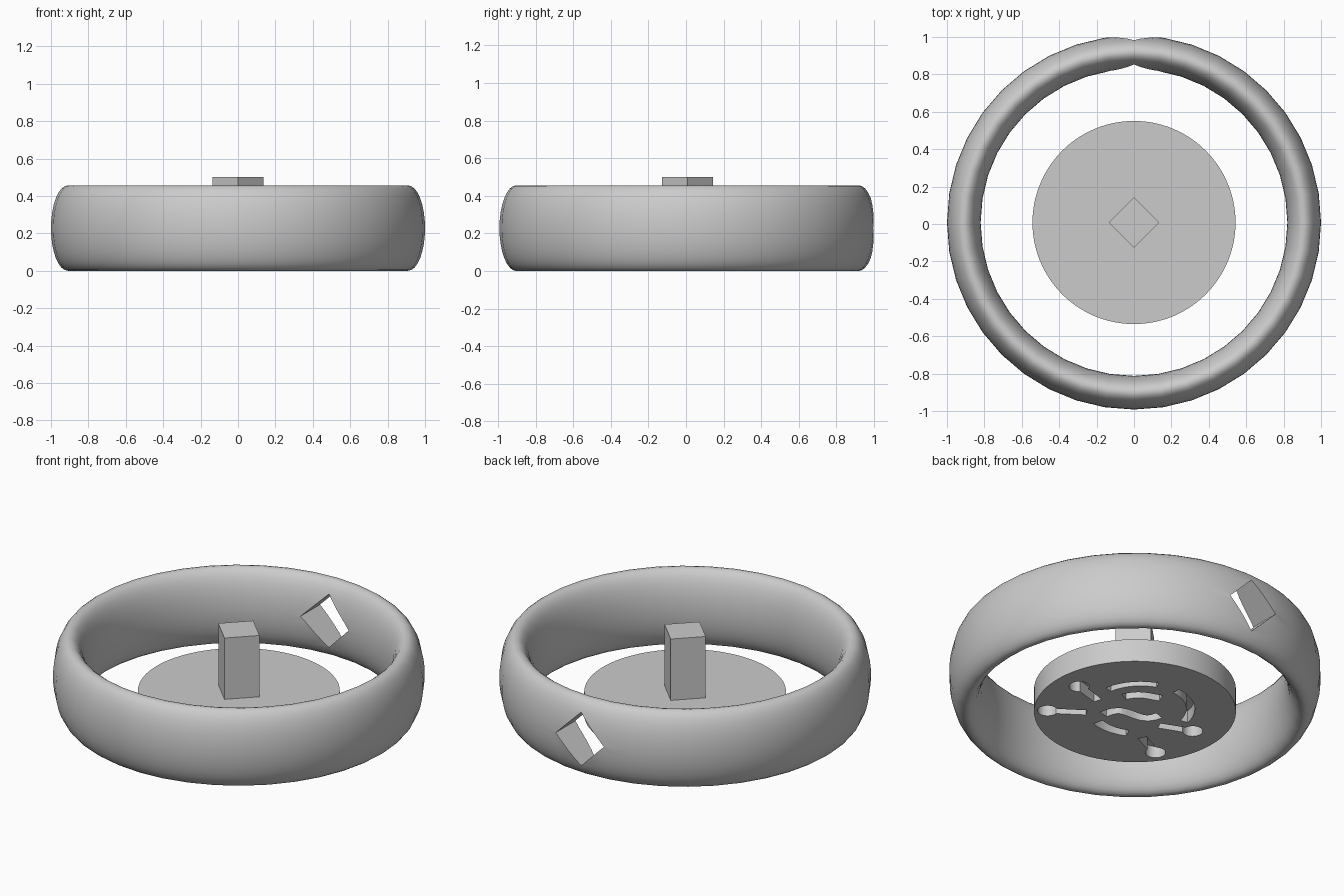
import bpy, bmesh, math
from mathutils import Matrix, Vector

cube = bpy.data.objects.get("Cube")
if cube:
    bpy.data.objects.remove(cube, do_unlink=True)

CY = 0.008          # shared centre of all parts
MID = 0.228         # half the band height
DEPTH = 0.07        # depth of the grooves under the disc
RADIUS = 0.543      # disc radius

grey = bpy.data.materials.new("plain grey")
grey.use_nodes = True
colour = (0.6, 0.6, 0.6, 1)
grey.diffuse_color = colour
grey.node_tree.nodes["Principled BSDF"].inputs["Base Color"].default_value = colour


def link(name, data):
    data.materials.append(grey)
    ob = bpy.data.objects.new(name, data)
    bpy.context.collection.objects.link(ob)
    return ob


def make(name, bm):
    bmesh.ops.recalc_face_normals(bm, faces=bm.faces)
    mesh = bpy.data.meshes.new(name)
    bm.to_mesh(mesh)
    bm.free()
    return link(name, mesh)


def activate(ob):
    bpy.ops.object.select_all(action='DESELECT')
    ob.select_set(True)
    bpy.context.view_layer.objects.active = ob


def smooth(ob):
    activate(ob)
    bpy.ops.object.shade_smooth_by_angle(angle=math.radians(35))


def box(name, size, matrix):
    bm = bmesh.new()
    bmesh.ops.create_cube(bm, size=1, matrix=matrix @ Matrix.Diagonal((*size, 1)))
    return make(name, bm)


def arc(radius, start, end, centre, steps):
    angles = [math.radians(start + (end - start) * i / steps) for i in range(steps + 1)]
    return [Vector(centre) + radius * Vector((math.cos(a), math.sin(a))) for a in angles]


# Outer band: an elliptical section swept round a circle
bm = bmesh.new()
AROUND, SECTION = 40, 32
rings = []
for i in range(AROUND):
    a = math.tau * i / AROUND
    ring = []
    for j in range(SECTION):
        t = math.tau * j / SECTION
        r = 0.91 + 0.09 * math.cos(t)
        ring.append(bm.verts.new((r * math.cos(a), CY + r * math.sin(a), MID + MID * math.sin(t))))
    rings.append(ring)
for i in range(AROUND):
    p, q = rings[i], rings[(i + 1) % AROUND]
    for j in range(SECTION):
        k = (j + 1) % SECTION
        bm.faces.new((p[j], q[j], q[k], p[k]))
band = make("outer_band", bm)

# Diamond opening through the back of the band
turn = Matrix.Rotation(math.pi / 4, 4, 'Y')
cutter = box("opening_cutter", (0.224, 0.6, 0.224), Matrix.Translation((0, 0.95, MID)) @ turn)
cutter.hide_render = True
mod = band.modifiers.new("opening", 'BOOLEAN')
mod.operation, mod.solver, mod.object = 'DIFFERENCE', 'EXACT', cutter
activate(band)
bpy.ops.object.modifier_apply(modifier=mod.name)
bpy.data.objects.remove(cutter, do_unlink=True)
smooth(band)

# Square post standing on the disc
turn = Matrix.Rotation(math.pi / 4, 4, 'Z')
box("square_post", (0.191, 0.191, 0.37), Matrix.Translation((0, CY, 0.315)) @ turn)

# Solid upper layer of the disc
bm = bmesh.new()
bmesh.ops.create_cone(bm, cap_ends=True, segments=96, radius1=RADIUS, radius2=RADIUS,
                      depth=0.136 - DEPTH, matrix=Matrix.Translation((0, CY, (0.136 + DEPTH) / 2)))
smooth(make("base_disc", bm))


def groove(points, width):
    # Outline of a channel of even width along a path
    pts = [Vector(p) for p in points]
    left, right = [], []
    for i, p in enumerate(pts):
        d = (pts[min(i + 1, len(pts) - 1)] - pts[max(i - 1, 0)]).normalized()
        n = Vector((-d.y, d.x)) * width / 2
        left.append(p + n)
        right.append(p - n)
    return left + right[::-1]


def spoke(bulb, inner, width=0.05, radius=0.055):
    # Outline of a straight channel ending in a round bulb
    d = (Vector(bulb) - Vector(inner)).normalized()
    n = Vector((-d.y, d.x)) * width / 2
    facing = math.degrees(math.atan2(d.y, d.x))
    head = arc(radius, facing - 152, facing + 152, bulb, 16)
    return [Vector(inner) - n] + head + [Vector(inner) + n]


HUB = (0.03, 0.03)
outlines = [
    spoke((-0.47, 0.01), (-0.26, -0.01)),
    spoke((-0.3, 0.27), (-0.2, 0.12)),
    spoke((0.31, -0.21), (0.13, -0.15)),
    spoke((0.11, -0.44), (0.04, -0.28)),
    # broken circle
    groove(arc(0.27, -30, 45, HUB, 12), 0.045),
    groove(arc(0.27, 70, 130, HUB, 12), 0.045),
    groove(arc(0.27, 212, 255, HUB, 10), 0.06),
    # wavy channels inside it
    groove([(-0.17 + 0.03 * i, -0.03 + 0.04 * math.sin(0.6 * i)) for i in range(11)], 0.06),
    groove([(-0.06 + 0.025 * i, 0.16 + 0.02 * math.sin(0.5 * i)) for i in range(9)], 0.06),
]

# Grooved lower layer of the disc: a filled circle with the outlines left open
c, s = math.cos(math.radians(40)), math.sin(math.radians(40))
turned = [[(s * w - c * u, c * w + s * u) for u, w in line] for line in outlines]
rim = [tuple(v) for v in arc(RADIUS, 0, 360, (0, 0), 96)[:-1]]
curve = bpy.data.curves.new("grooved_underside", 'CURVE')
curve.dimensions, curve.fill_mode = '2D', 'BOTH'
curve.extrude = DEPTH / 2
for line in [rim] + turned:
    spline = curve.splines.new('POLY')
    spline.points.add(len(line) - 1)
    for point, (x, y) in zip(spline.points, line):
        point.co = (x, y, 0, 1)
    spline.use_cyclic_u = True
underside = link("grooved_underside", curve)
underside.location = (0, CY, DEPTH / 2)
activate(underside)
bpy.ops.object.convert(target='MESH')
smooth(bpy.context.view_layer.objects.active)
